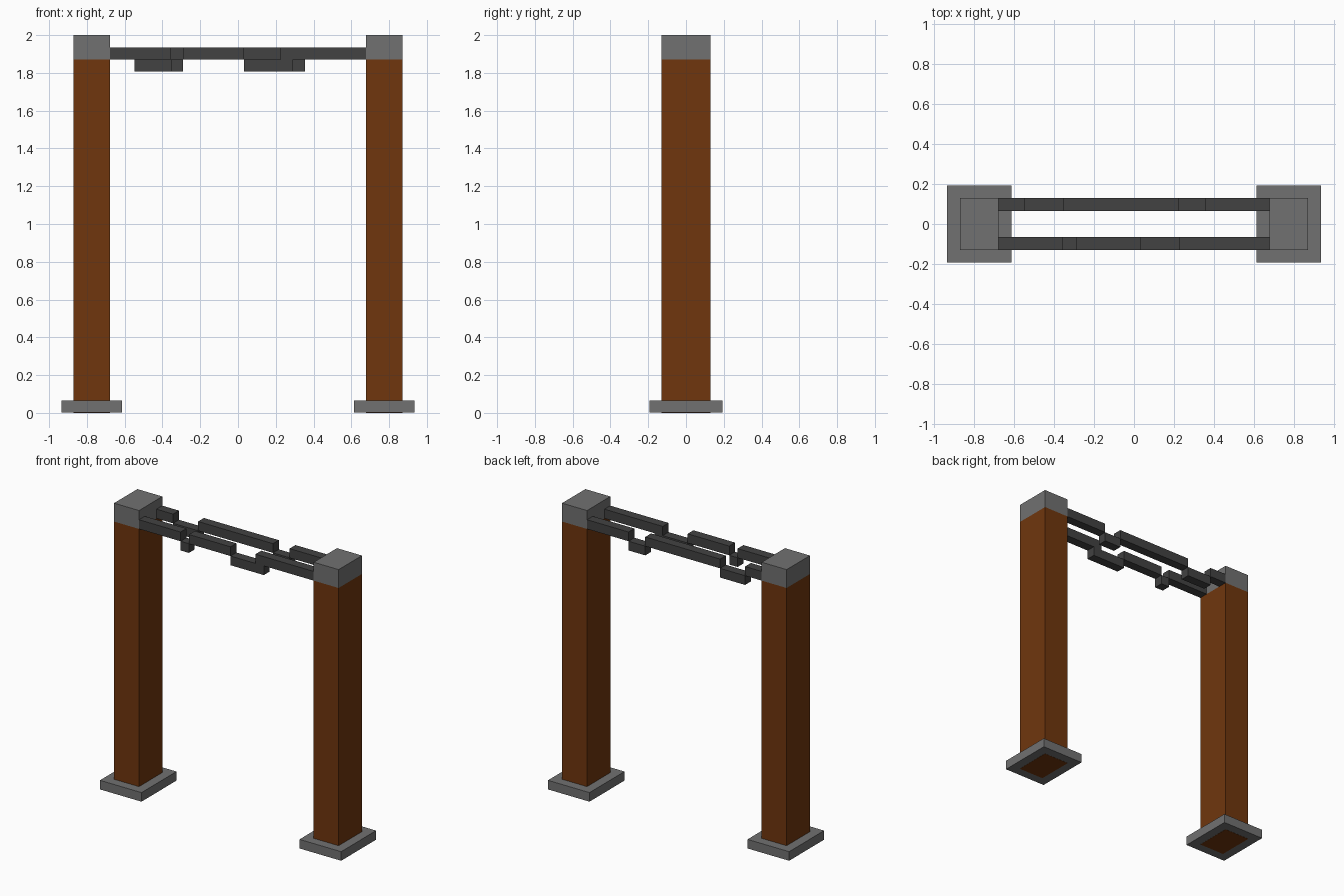
import bpy
import bmesh
from mathutils import Vector

if "Cube" in bpy.data.objects:
    bpy.data.objects.remove(bpy.data.objects["Cube"])

U = 2 / 31  # one grid step of the blocky model


def material(name, srgb):
    m = bpy.data.materials.new(name)
    lin = [((c / 255 + 0.055) / 1.055) ** 2.4 for c in srgb]
    m.diffuse_color = (*lin, 1)
    m.use_nodes = True
    m.node_tree.nodes["Principled BSDF"].inputs["Base Color"].default_value = m.diffuse_color
    return m


WOOD = material("brown wood", (112, 54, 13))
STONE = material("grey stone", (113, 113, 113))
IRON = material("dark iron", (66, 66, 66))


def box(name, lo, hi, mat):
    """Box between two corners given in grid steps."""
    lo, hi = Vector(lo) * U, Vector(hi) * U
    bm = bmesh.new()
    bmesh.ops.create_cube(bm, size=1)
    size, mid = hi - lo, (hi + lo) / 2
    for v in bm.verts:
        v.co = Vector(a * b for a, b in zip(v.co, size)) + mid
    me = bpy.data.meshes.new(name)
    bm.to_mesh(me)
    bm.free()
    me.materials.append(mat)
    ob = bpy.data.objects.new(name, me)
    bpy.context.collection.objects.link(ob)
    return ob


# Two posts, each with a foot and a cap
for side, s in (("left", -1), ("right", 1)):
    c = 12 * s
    box(side + "_post", (c - 1.5, -2, 0), (c + 1.5, 2, 29), WOOD)
    box(side + "_foot", (c - 2.5, -3, 0.015), (c + 2.5, 3, 1), STONE)
    box(side + "_cap", (c - 1.5, -2, 29), (c + 1.5, 2, 31), STONE)

# Two stepped bars between the caps: (x start, x end, z bottom)
rows = {
    "front_bar": (-2, [(-10.5, -5.5, 29), (-5.5, -4.5, 28), (-4.5, 0.5, 29),
                       (0.5, 4.5, 28), (3.5, 10.5, 29)]),
    "back_bar": (1, [(-10.5, -8.5, 29), (-8.5, -5.5, 28), (-5.5, 3.5, 29),
                     (3.5, 5.5, 28), (5.5, 10.5, 29)]),
}
for name, (y, parts) in rows.items():
    for i, (x0, x1, z) in enumerate(parts):
        box(f"{name}_{i + 1}", (x0, y, z), (x1, y + 1, z + 1), IRON)
